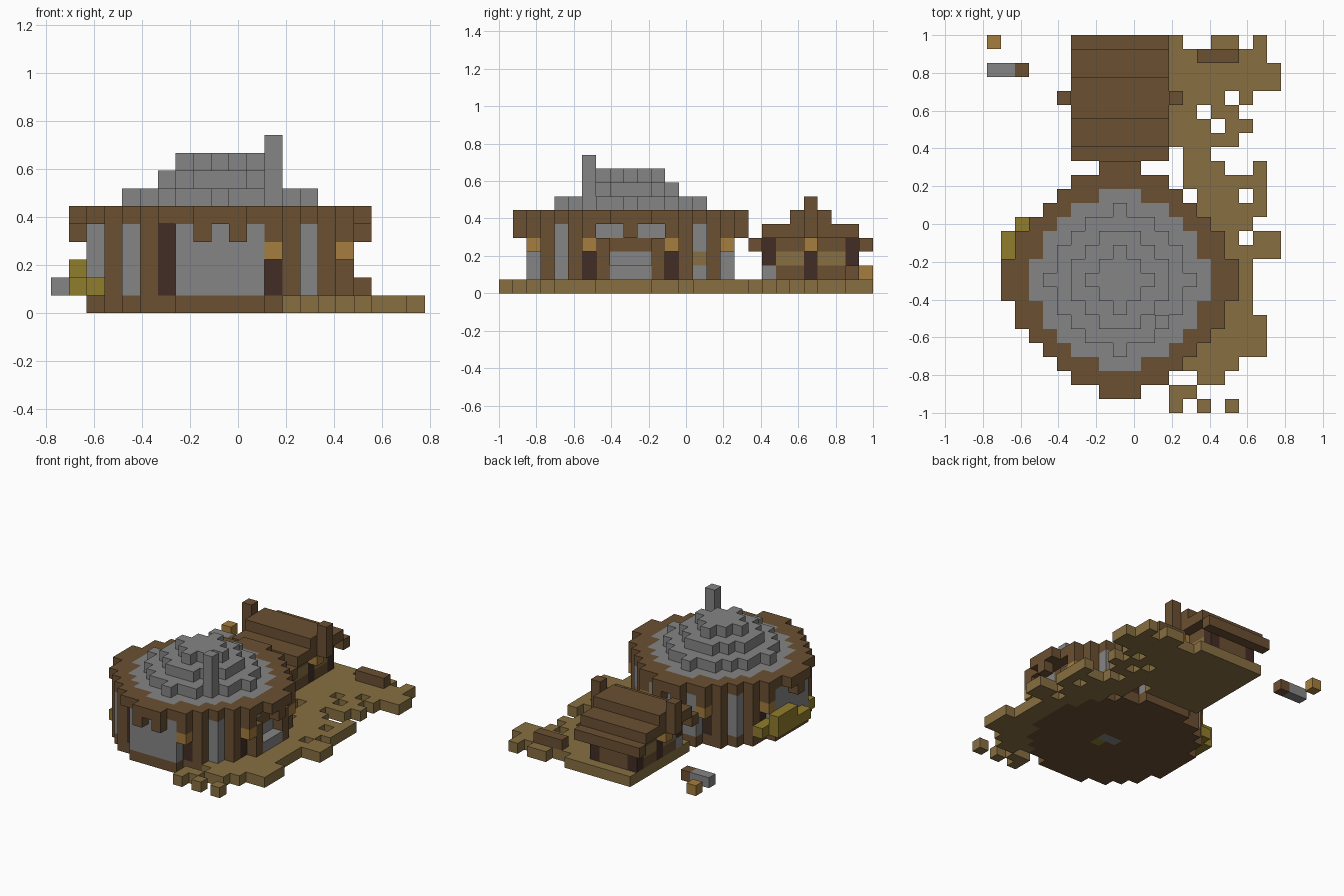
import bpy

cube = bpy.data.objects.get("Cube")
if cube:
    bpy.data.objects.remove(cube, do_unlink=True)

U = 2 / 27          # block size
C = 9               # column and row of the tower centre


def material(name, rgb):
    m = bpy.data.materials.new(name)
    m.use_nodes = True
    m.diffuse_color = (*rgb, 1)
    m.node_tree.nodes["Principled BSDF"].inputs["Base Color"].default_value = (*rgb, 1)
    return m


MATS = {
    "brown": material("brown wood", (0.145, 0.08, 0.032)),
    "dark": material("dark wood", (0.055, 0.026, 0.018)),
    "tan": material("tan path", (0.242, 0.162, 0.054)),
    "gray": material("gray stone", (0.235, 0.235, 0.235)),
    "orange": material("orange lamp", (0.376, 0.205, 0.048)),
    "yellow": material("yellow bush", (0.283, 0.205, 0.026)),
}
grid = {}           # block position -> (part, colour); later blocks replace earlier ones


def put(part, colour, xs, ys, zs):
    for i in xs:
        for j in ys:
            for k in zs:
                grid[i, j, k] = (part, colour)


def span(a, b=None):
    return range(a, (a if b is None else b) + 1)


def disc(widths):
    """Blocks of a disc, from the half width of each row counted from the middle."""
    return {(a, b) for b in range(1 - len(widths), len(widths))
            for a in span(-widths[abs(b)], widths[abs(b)])}


def put_disc(part, colour, cells, z):
    for a, b in cells:
        put(part, colour, [C + a], [C + b], [z])


eaves = disc([8, 8, 7, 7, 6, 5, 4, 3, 1])
body = disc([7, 7, 7, 6, 6, 5, 4, 2])
cap = disc([6, 6, 5, 5, 4, 3, 1])

# Path: one row of blocks per string, from the back to the front
PATH = """#..##.#. #######. ######## ######## ####.#.. ##.##... ###.##.. #####...
.##..... .###..#. .######. ..###.#. ..#####. ..####.. ..###.## ..######
....##.. .....#.. .....#.. ....##.. ....###. ...####. ..#####. .####...
..##.... ##...... #.#.#...""".split()
for r, row in enumerate(PATH):
    for c, mark in enumerate(row):
        if mark == "#":
            put("path", "tan", [13 + c], [26 - r], [0])
for a, b in eaves - body:
    if a >= 4:
        put("path", "tan", [C + a], [C + b], [0])
put("path", "tan", span(7, 12), span(18, 26), [0])
put("bench", "brown", span(15, 17), [25], [1])

# Tower floor with a hearth
put_disc("tower_floor", "brown", body, 0)
put("tower_floor", "gray", span(9, 10), [9], [0])
put("tower_floor", "yellow", [10], [8], [0])

# Tower walls: stone with posts and dark jambs
for a, b in body:
    key = sorted((abs(a), abs(b)))
    colour = "brown" if key == [4, 6] else "dark" if key == [3, 6] else "gray"
    put("tower_wall", colour, [C + a], [C + b], span(1, 4))

# Open porch on one side
for b in span(-2, 2):
    for k in span(1, 4):
        grid.pop((C + 7, C + b, k), None)
put("tower_wall", "brown", [15], span(7, 11), [3])
put("tower_wall", "brown", [15], [9], [4])
put("porch_ledge", "gray", [16], span(8, 10), [1])
for j in (7, 11):
    put("porch_post", "brown", [16], [j], span(1, 3))
for j in (4, 14):
    put("side_window", "tan" if j == 14 else "gray", [14], [j], [2])

# Eaves with hanging edge and teeth
put_disc("eaves", "brown", eaves, 5)
for a, b in eaves - body:
    bay_ns = abs(a) <= 2 and abs(b) == 8
    bay_ew = abs(b) <= 2 and abs(a) == 8
    open_corner = -7 <= a <= -2 and b < -2
    tooth = abs(a) == 1 if bay_ns else b == 0 if bay_ew else not open_corner
    if tooth:
        put("eaves", "brown", [C + a], [C + b], [4])

# Stepped stone roof and chimney
put_disc("stone_roof", "gray", cap, 5)
put_disc("stone_roof", "gray", disc([5, 4, 4, 3, 2, 0]), 6)
put_disc("stone_roof", "gray", disc([3, 3, 2, 1]), 7)
put_disc("stone_roof", "gray", disc([2, 1, 0]), 8)
put("chimney", "gray", [12], [6], span(6, 9))

# Hanging lamps
for a, b in ((3, -7), (3, 7), (-3, 7), (7, -3), (7, 3), (-7, 3)):
    put("lamp", "orange", [C + a], [C + b], [3])

# Bush beside the tower
put("bush", "yellow", [1], span(8, 12), [1])
put("bush", "yellow", [1], span(10, 12), [2])
put("bush", "yellow", [2], [6], [1])
put("bush", "yellow", [2], span(12, 13), [1])

# Back house: walls, corner posts, end windows
put("house_wall", "brown", span(7, 11), span(19, 25), span(1, 3))
for i in (7, 11):
    for j in (19, 25):
        put("house_wall", "dark", [i], [j], span(1, 3))
    put("house_wall", "gray", [i], [19], [1])
    put("house_wall", "dark", [i], [22], span(1, 2))
    for j in (20, 23):
        put("house_wall", "tan", [i], span(j, j + 1), [2])

# Back house: stepped gable roof, gable posts and lamps
for half, low, z in ((4, 4, 3), (3, 2, 4), (1, 0, 5)):
    for d in span(low, half):
        for j in (22 - d, 22 + d):
            put("house_roof", "brown", span(6, 12), [j], [z])
put("house_roof", "brown", span(7, 11), span(21, 23), [4])
for i in (5, 13):
    put("gable_post", "brown", [i], [22], span(4, 6))
for i in (6, 12):
    put("lamp", "orange", [i], [22], [3])
    put("gable_post", "brown", [i], span(21, 23), [4])

# Loose blocks
put("loose_blocks", "gray", span(0, 1), [24], [1])
put("loose_blocks", "brown", [2], [24], [1])
put("loose_blocks", "orange", [0], [26], [1])


def build(part):
    """Turn the blocks of one part into a mesh of its outer faces."""
    cells = {p: colour for p, (name, colour) in grid.items() if name == part}
    colours = sorted(set(cells.values()))
    verts, faces, slots = {}, [], []
    for p, colour in cells.items():
        for axis in range(3):
            for side in (0, 1):
                near = list(p)
                near[axis] += 2 * side - 1
                if tuple(near) in grid:
                    continue
                loop = []
                for s, t in ((0, 0), (1, 0), (1, 1), (0, 1)):
                    q = list(p)
                    q[axis] += side
                    q[(axis + 1) % 3] += s
                    q[(axis + 2) % 3] += t
                    loop.append(verts.setdefault(tuple(q), len(verts)))
                faces.append(loop if side else loop[::-1])
                slots.append(colours.index(colour))
    mesh = bpy.data.meshes.new(part)
    mesh.from_pydata([((x - 10.5) * U, (y - 13.5) * U, z * U) for x, y, z in verts], [], faces)
    for colour in colours:
        mesh.materials.append(MATS[colour])
    mesh.polygons.foreach_set("material_index", slots)
    bpy.context.collection.objects.link(bpy.data.objects.new(part, mesh))


for part in sorted({name for name, _ in grid.values()}):
    build(part)
